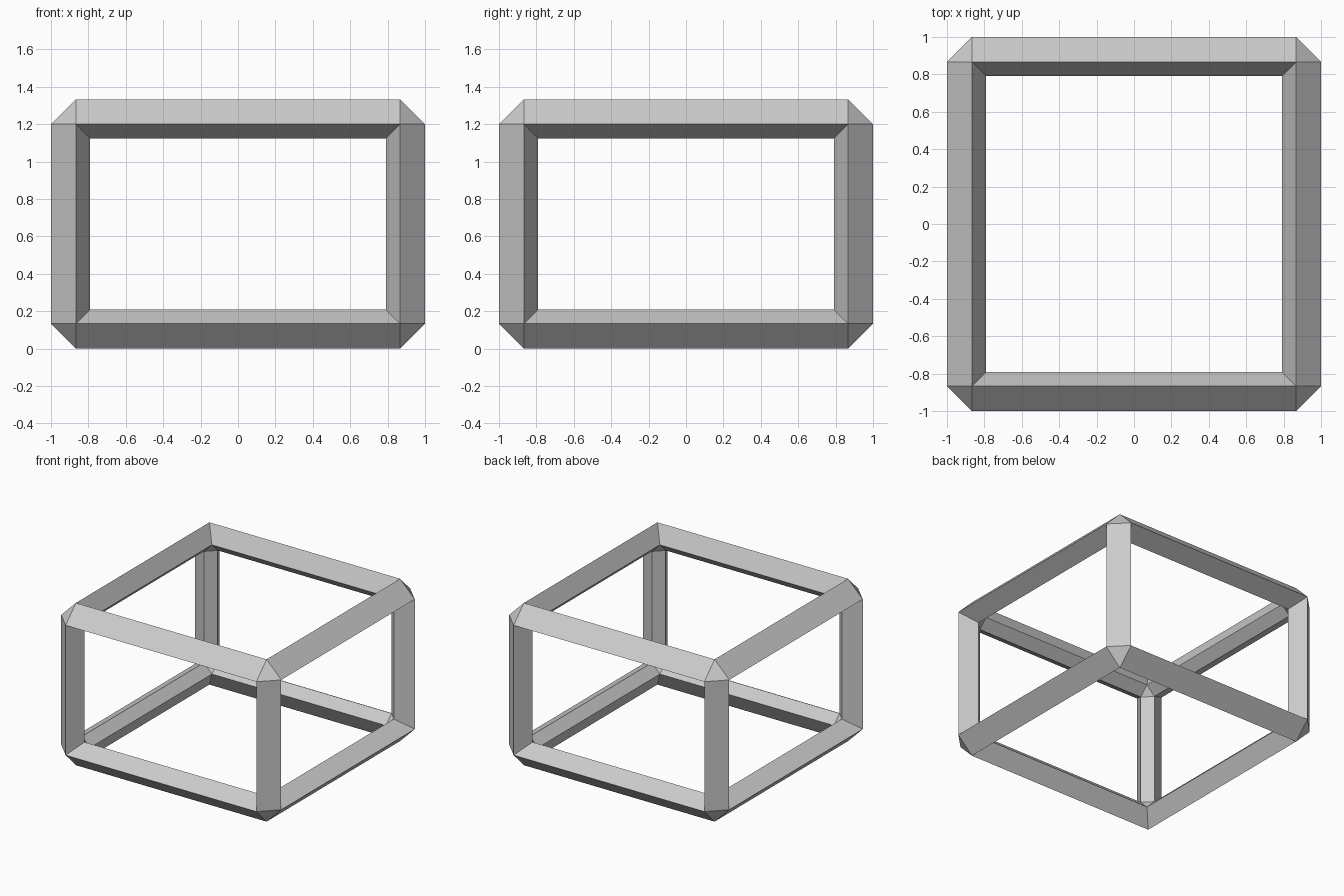
import bpy, bmesh
from mathutils import Vector

if "Cube" in bpy.data.objects:
    bpy.data.objects.remove(bpy.data.objects["Cube"])

HALF = Vector((1.0, 1.0, 0.6667))   # half size of the box
CHAMFER = 0.1333                    # chamfer along every box edge
DEPTH, INSET = 0.136, 0.076         # beam depth and inward taper

bm = bmesh.new()

# Chamfered box: one sloped strip per edge, one triangle per corner
bmesh.ops.create_cube(bm, size=2.0)
for v in bm.verts:
    v.co = Vector(a * b for a, b in zip(v.co, HALF))
bmesh.ops.bevel(bm, geom=bm.edges[:], offset=CHAMFER, offset_type='OFFSET',
                segments=1, affect='EDGES')

# Open the six sides
bm.normal_update()
sides = [f for f in bm.faces if max(abs(c) for c in f.normal) > 0.99]
bmesh.ops.delete(bm, geom=sides, context='FACES_ONLY')


def inner_point(co):
    """Move a corner point inward: DEPTH from its own side, INSET along it."""
    out = Vector()
    for i in range(3):
        on_side = HALF[i] - abs(co[i]) < 0.01
        step = DEPTH if on_side else INSET
        out[i] = co[i] - step * (1 if co[i] > 0 else -1)
    return out


# Inner shell and the beam flanks around each opening
outer_faces = bm.faces[:]
rims = [e for e in bm.edges if len(e.link_faces) == 1]
inner = {v: bm.verts.new(inner_point(v.co)) for v in bm.verts[:]}
for f in outer_faces:
    bm.faces.new([inner[v] for v in reversed(f.verts)])
for e in rims:
    a, b = e.verts
    bm.faces.new((a, b, inner[b], inner[a]))
bmesh.ops.recalc_face_normals(bm, faces=bm.faces[:])

# Finished frame standing on the ground
mesh = bpy.data.meshes.new("box_frame")
bm.to_mesh(mesh)
bm.free()
frame = bpy.data.objects.new("box_frame", mesh)
frame.location.z = HALF.z
bpy.context.collection.objects.link(frame)
